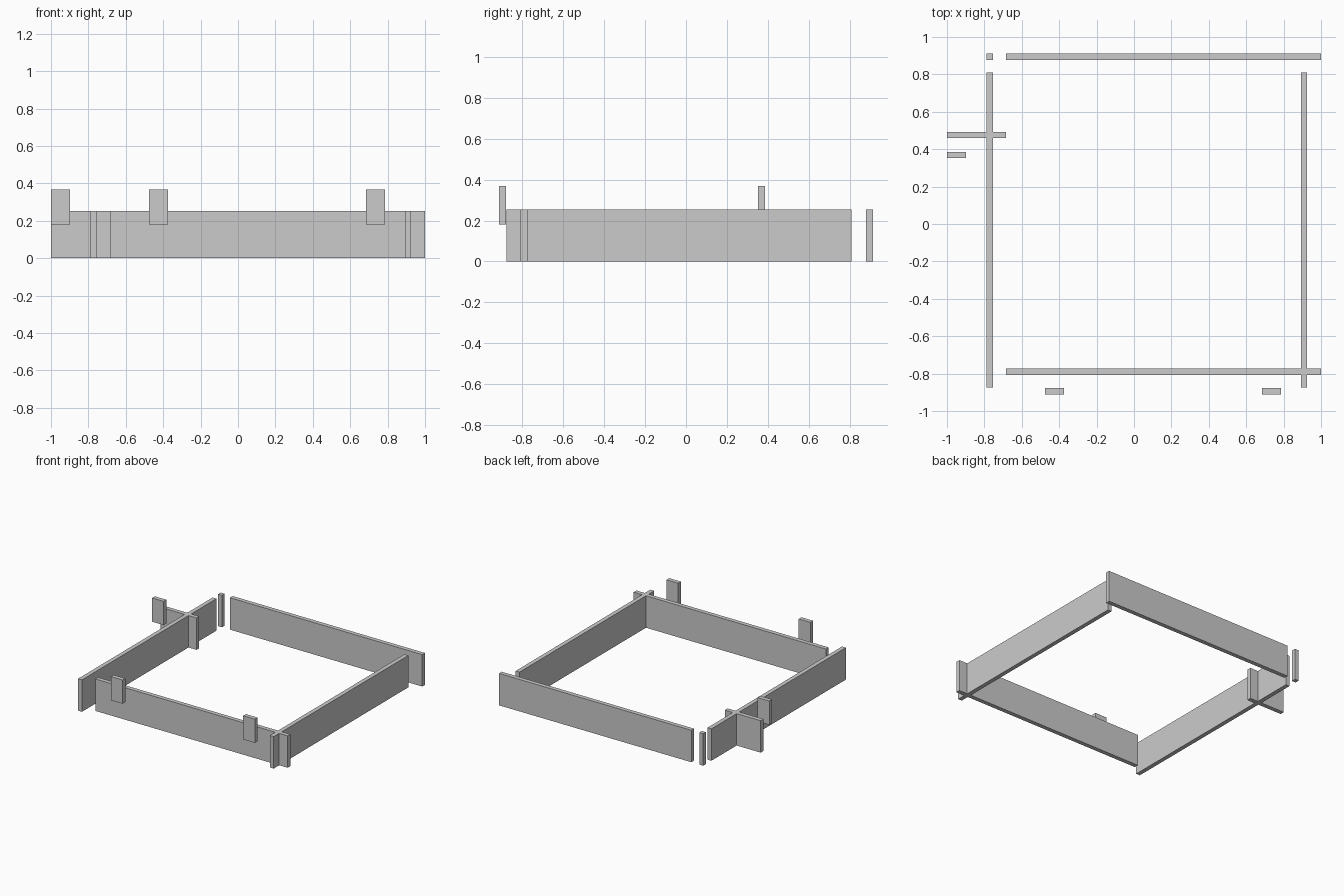
import bpy

if "Cube" in bpy.data.objects:
    bpy.data.objects.remove(bpy.data.objects["Cube"])

H = 0.253   # wall height
T = 0.034   # board thickness


def box(name, x, y, z):
    """Axis-aligned board given its (min, max) on each axis."""
    bpy.ops.mesh.primitive_cube_add(size=1, location=[sum(r) / 2 for r in (x, y, z)])
    ob = bpy.context.object
    ob.name = name
    ob.scale = [r[1] - r[0] for r in (x, y, z)]
    bpy.ops.object.transform_apply(location=False, rotation=False, scale=True)


# Boards running left-right: name, x range, lower y
for name, x0, x1, y in (("back_wall", -0.685, 1.0, 0.878),
                        ("front_wall", -0.685, 1.0, -0.807),
                        ("left_cross_board", -1.0, -0.685, 0.459),
                        ("corner_post", -0.789, -0.755, 0.878)):
    box(name, (x0, x1), (y, y + T), (0, H))

# Boards running front-back: name, lower x
for name, x in (("left_wall", -0.789), ("right_wall", 0.892)):
    box(name, (x, x + T), (-0.875, 0.809), (0, H))

# Raised tabs: name, lower x, lower y
for name, x, y in (("front_left_tab", -0.475, -0.912),
                   ("front_right_tab", 0.684, -0.912),
                   ("left_tab", -1.0, 0.352)):
    box(name, (x, x + 0.102), (y, y + T), (0.18, 0.368))
